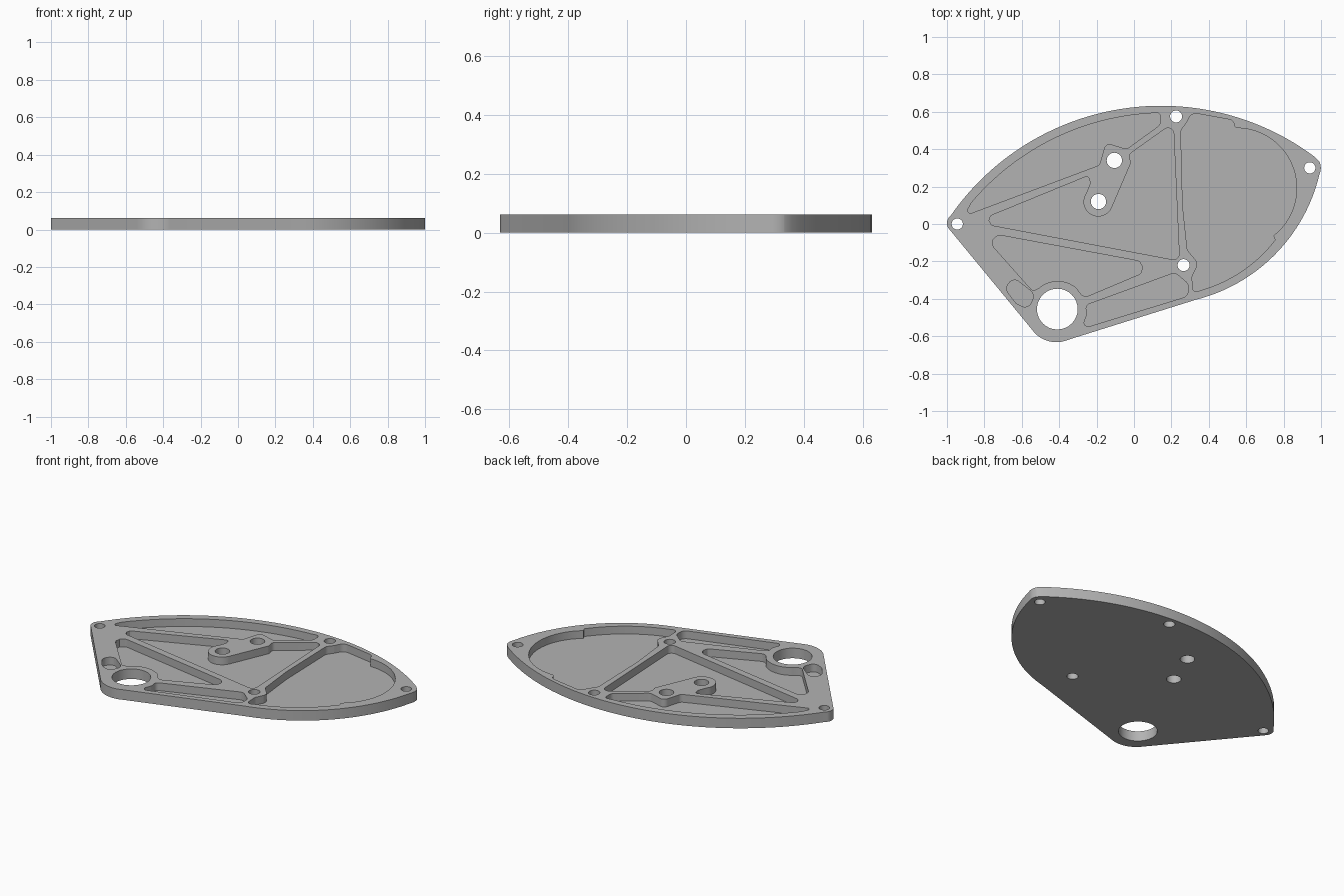
import bpy, bmesh, math
from mathutils import Vector

if "Cube" in bpy.data.objects:
    bpy.data.objects.remove(bpy.data.objects["Cube"])

# Plan dimensions are in hundredths of a unit
UNIT = 0.01
HEIGHT, FLOOR, MARGIN = 6.2, 1.4, 5

grey = bpy.data.materials.new("machined grey")
grey.use_nodes = True
grey.diffuse_color = (0.45, 0.45, 0.45, 1)
shader = grey.node_tree.nodes["Principled BSDF"]
shader.inputs["Base Color"].default_value = grey.diffuse_color


def arc(first, middle, last, steps=24):
    """Points on the circle through three points, from first to last."""
    a, b, c = Vector(first), Vector(middle), Vector(last)
    # The centre lies on the bisector of the chord a-c
    chord, side = c - a, b - a
    normal = Vector((-chord.y, chord.x))
    shift = side.dot(side - chord) / (2 * side.dot(normal))
    centre = (a + c) / 2 + normal * shift
    start = a - centre
    begin, end = math.atan2(start.y, start.x), math.atan2(*reversed(c - centre))
    sweep = (end - begin) % math.tau
    if side.dot(normal) > 0:
        sweep -= math.tau
    return [centre + polar(start.length, begin + sweep * i / steps)
            for i in range(steps + 1)]


def polar(radius, angle):
    return Vector((radius * math.cos(angle), radius * math.sin(angle)))


def circle(x, y, radius, steps=32):
    return [Vector((x, y)) + polar(radius, math.tau * i / steps) for i in range(steps)]


def fillet(before, corner, after, radius, steps=6):
    """Arc that rounds one corner, shortened where its edges are short."""
    corner = Vector(corner)
    u, v = before - corner, after - corner
    half = u.angle(v) / 2
    tangent = min(radius / math.tan(half), u.length * 0.49, v.length * 0.49)
    u.normalize()
    v.normalize()
    centre = corner + (u + v).normalized() * (tangent / math.cos(half))
    a, b = corner + u * tangent - centre, corner + v * tangent - centre
    return [centre + a.lerp(b, i / steps).normalized() * a.length
            for i in range(steps + 1)]


def rounded(path, radius):
    """Join arcs (lists) and corners (tuples), rounding each corner."""
    points = []
    for i, part in enumerate(path):
        if isinstance(part, list):
            points += part
            continue
        before, after = path[i - 1], path[(i + 1) % len(path)]
        before = before[-1] if isinstance(before, list) else before
        after = after[0] if isinstance(after, list) else after
        points += fillet(Vector(before), part, Vector(after), radius)
    return points


def prism(name, points, bottom, top):
    """Upright solid with the given plan shape."""
    bm = bmesh.new()
    base = bm.faces.new([bm.verts.new((p.x, p.y, bottom)) for p in points])
    raised = bmesh.ops.extrude_face_region(bm, geom=[base])["geom"]
    for item in raised:
        if isinstance(item, bmesh.types.BMVert):
            item.co.z = top
    bmesh.ops.recalc_face_normals(bm, faces=bm.faces)
    bmesh.ops.scale(bm, vec=(UNIT, UNIT, UNIT), verts=bm.verts)
    mesh = bpy.data.meshes.new(name)
    bm.to_mesh(mesh)
    bm.free()
    mesh.materials.append(grey)
    obj = bpy.data.objects.new(name, mesh)
    bpy.context.collection.objects.link(obj)
    return obj


cutters = []


def pocket(name, radius, *path):
    """Blind recess that leaves a thin floor."""
    cutters.append(prism(name, rounded(path, radius), FLOOR, HEIGHT + MARGIN))


# Plate outline: back arc, right nose, side arc, bearing corner, left nose
outline = [
    arc((-98, 4.5), (16, 63.2), (96.5, 36), steps=48),
    arc((99, 33.5), (99.8, 31), (99.6, 28)),
    arc((99, 26), (76.3, -15.4), (33, -40.5), steps=32),
    arc((-35.5, -62), (-45, -62.8), (-54.5, -56.5)),
    arc((-99, -2.5), (-100, 0.5), (-99, 3.5)),
]
plate = prism("ribbed_plate", rounded(outline, 0), 0, HEIGHT)

# Recesses between the ribs, following the rim and the bosses
pocket("back_pocket", 3,
       (-90.5, 4.5), arc((-87, 11.3), (-45, 44.6), (9, 59.2)), (14, 60), (14, 53),
       (-4, 40), (-15, 43.5), (-18.5, 31.5))
pocket("centre_pocket", 3,
       (-85, 1), (-24, 26), (-23.5, 21.5), arc((-25.5, 16.5), (-19, 4), (-12, 8.5)),
       (-1.5, 33), (-3, 37), (21, 54), (24.3, -19.7))
pocket("front_pocket", 4,
       (-82.5, -4), (14.5, -22), (-27, -39.5),
       arc((-30.5, -34.5), (-41, -30.5), (-50.5, -34)), (-54, -36))
pocket("small_slot", 4,
       (-69, -34.5), (-64.5, -28.5), (-53, -37.5), (-56.5, -45.5), (-63, -42.5))
pocket("edge_pocket", 4,
       (-26, -43.5), (22, -26), (29, -32), (29, -38.5), (-28, -56), (-25, -48))
pocket("right_pocket", 4,
       (31, 59.5), (53, 55.5), (54, 51.5), arc((56, 51.3), (87, 19), (74.5, -6.3)),
       arc((75.5, -8.5), (58, -25), (37, -35)), (31.5, -37), (31, -28), (34.5, -21),
       (28.5, -14), (26, 10), (25, 50), (28, 54))

# Through holes: noses and ribs, two bosses, large bearing bore
for name, x, y, radius in [
    ("left_nose_hole", -94.5, 0, 3),
    ("right_nose_hole", 94, 30, 3),
    ("back_rib_hole", 22.5, 57.5, 3.2),
    ("front_rib_hole", 26.5, -22, 3.2),
    ("back_boss_hole", -10.5, 34, 4.1),
    ("front_boss_hole", -19, 12, 4.1),
    ("bearing_bore", -41, -45.5, 10.9),
]:
    cutters.append(prism(name, circle(x, y, radius), -MARGIN, HEIGHT + MARGIN))

for cutter in cutters:
    cutter.hide_render = True
    cut = plate.modifiers.new(cutter.name, "BOOLEAN")
    cut.operation, cut.solver, cut.object = "DIFFERENCE", "EXACT", cutter

# Bake the cuts, then drop the cutters
graph = bpy.context.evaluated_depsgraph_get()
plate.data = bpy.data.meshes.new_from_object(plate.evaluated_get(graph))
plate.modifiers.clear()
for cutter in cutters:
    bpy.data.objects.remove(cutter)

# Smooth curved walls, sharp rims
bpy.ops.object.select_all(action="DESELECT")
plate.select_set(True)
bpy.context.view_layer.objects.active = plate
bpy.ops.object.shade_smooth_by_angle(angle=math.radians(30))
